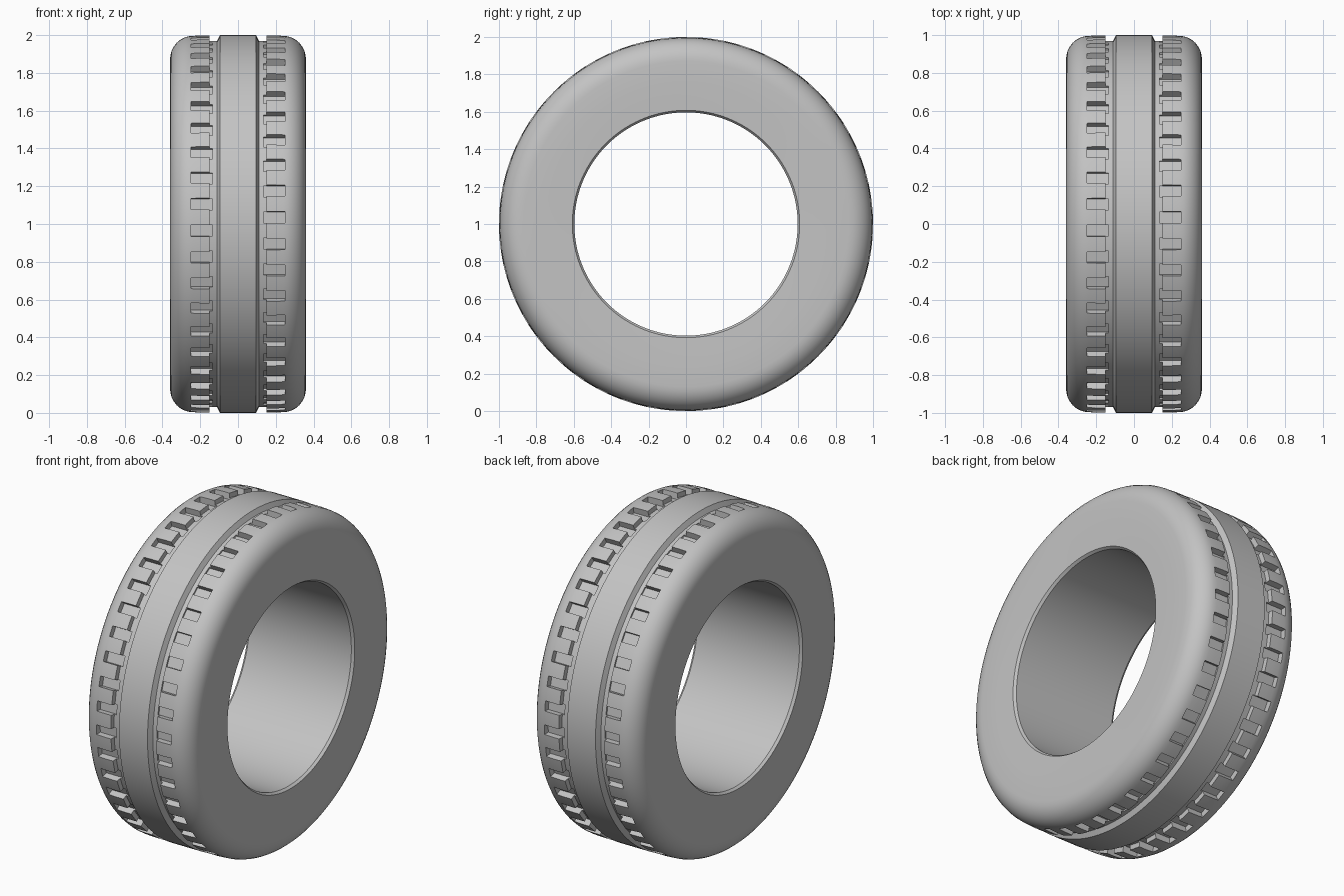
import bpy, bmesh, math
from mathutils import Matrix, Vector

cube = bpy.data.objects.get("Cube")
if cube:
    bpy.data.objects.remove(cube, do_unlink=True)

SEGMENTS = 176
SLOTS = 44

rubber = bpy.data.materials.new("grey rubber")
rubber.use_nodes = True
grey = (0.55, 0.55, 0.55, 1)
rubber.diffuse_color = grey
rubber.node_tree.nodes["Principled BSDF"].inputs["Base Color"].default_value = grey


def make_object(name, bm):
    bmesh.ops.recalc_face_normals(bm, faces=bm.faces)
    mesh = bpy.data.meshes.new(name)
    bm.to_mesh(mesh)
    bm.free()
    obj = bpy.data.objects.new(name, mesh)
    bpy.context.collection.objects.link(obj)
    mesh.materials.append(rubber)
    return obj


# Half cross-section (x, radius): rib, groove, tread, shoulder, sidewall, bore
half = [(0.095, 1.0), (0.11, 0.97), (0.15, 0.97), (0.152, 0.998), (0.2, 0.998)]
for i in range(9):
    a = math.pi / 2 * (1 - i / 8)
    half.append((0.24 + 0.12 * math.cos(a), 0.87 + 0.126 * math.sin(a)))
half += [(0.36, 0.75), (0.355, 0.608), (0.34, 0.597)]
section = half + [(-x, r) for x, r in reversed(half)]

# Tyre body: the closed section turned around the x axis
bm = bmesh.new()
rings = []
for s in range(SEGMENTS):
    a = 2 * math.pi * s / SEGMENTS
    rings.append([bm.verts.new((x, r * math.cos(a), 1 + r * math.sin(a)))
                  for x, r in section])
count = len(section)
for s in range(SEGMENTS):
    here, there = rings[s], rings[(s + 1) % SEGMENTS]
    for i in range(count):
        j = (i + 1) % count
        bm.faces.new((here[i], here[j], there[j], there[i]))
tyre = make_object("tyre", bm)

# Tread slots: two staggered rows that open into the grooves
bm = bmesh.new()
for side, shift in ((-1, 0.25), (1, 0.75)):
    for k in range(SLOTS):
        turn = Matrix.Rotation(2 * math.pi * (k + shift) / SLOTS, 4, 'X')
        place = (Matrix.Translation((0, 0, 1)) @ turn
                 @ Matrix.Translation((side * 0.193, 0, 1.005))
                 @ Matrix.Diagonal(Vector((0.114, 0.06, 0.09, 1))))
        bmesh.ops.create_cube(bm, size=1, matrix=place)
cutter = make_object("slot_cutter", bm)
cutter.hide_render = True

cut = tyre.modifiers.new("slots", 'BOOLEAN')
cut.operation = 'DIFFERENCE'
cut.solver = 'EXACT'
cut.object = cutter
bpy.ops.object.select_all(action='DESELECT')
bpy.context.view_layer.objects.active = tyre
tyre.select_set(True)
bpy.ops.object.modifier_apply(modifier=cut.name)
bpy.data.objects.remove(cutter, do_unlink=True)

bpy.ops.object.shade_smooth_by_angle(angle=math.radians(30))
